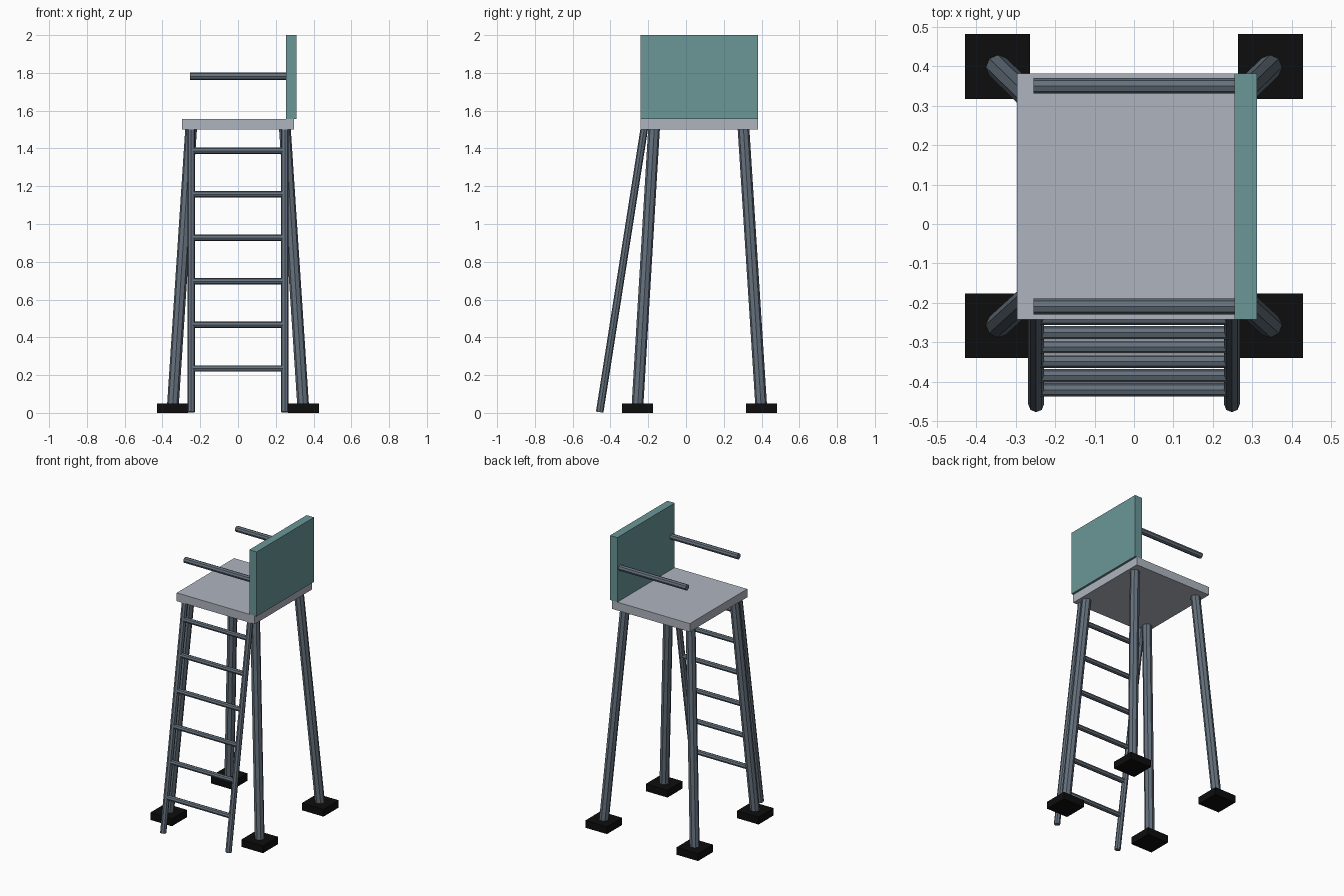
import bpy
from mathutils import Vector

if "Cube" in bpy.data.objects:
    bpy.data.objects.remove(bpy.data.objects["Cube"])


def material(name, rgb):
    m = bpy.data.materials.new(name)
    m.diffuse_color = (*rgb, 1)
    m.use_nodes = True
    m.node_tree.nodes["Principled BSDF"].inputs["Base Color"].default_value = m.diffuse_color
    return m


METAL = material("blue grey metal", (0.13, 0.165, 0.205))
SEAT = material("light grey", (0.43, 0.46, 0.52))
TEAL = material("teal", (0.145, 0.305, 0.305))
BLACK = material("black", (0.004, 0.004, 0.004))


def box(name, lo, hi, mat):
    lo, hi = Vector(lo), Vector(hi)
    bpy.ops.mesh.primitive_cube_add(size=1, location=(lo + hi) / 2)
    o = bpy.context.object
    o.name = name
    o.scale = hi - lo
    o.data.materials.append(mat)


def rod(name, a, b, r, sides=8):
    a, b = Vector(a), Vector(b)
    bpy.ops.mesh.primitive_cylinder_add(vertices=sides, radius=r, depth=(b - a).length,
                                        location=(a + b) / 2)
    o = bpy.context.object
    o.name = name
    o.rotation_euler = (b - a).to_track_quat('Z', 'Y').to_euler()
    o.data.materials.append(METAL)


# Seat and side backrest
box("seat", (-0.296, -0.242, 1.5), (0.296, 0.381, 1.557), SEAT)
box("backrest", (0.255, -0.242, 1.557), (0.311, 0.381, 2.0), TEAL)

# Arm rails
for side, y in (("front", -0.209), ("rear", 0.35)):
    rod(side + "_armrest", (-0.255, y, 1.782), (0.26, y, 1.782), 0.02)

# Splayed legs with foot blocks
for sx, xn in ((-1, "left"), (1, "right")):
    for yn, yt, yb in (("front", -0.169, -0.258), ("rear", 0.304, 0.399)):
        rod(f"{yn}_{xn}_leg", (sx * 0.346, yb, 0.02), (sx * 0.248, yt, 1.51), 0.031)
        box(f"{yn}_{xn}_foot", (sx * 0.346 - 0.082, yb - 0.082, 0),
            (sx * 0.346 + 0.082, yb + 0.082, 0.05), BLACK)
    # Ladder rail
    rod(f"{xn}_ladder_rail", (sx * 0.248, -0.457, 0.004), (sx * 0.248, -0.221, 1.505), 0.02)

# Ladder rungs
for i in range(6):
    z = 0.235 + i * 0.2305
    y = -0.457 + z * 0.157
    rod(f"ladder_rung_{i + 1}", (-0.24, y, z), (0.24, y, z), 0.017)
